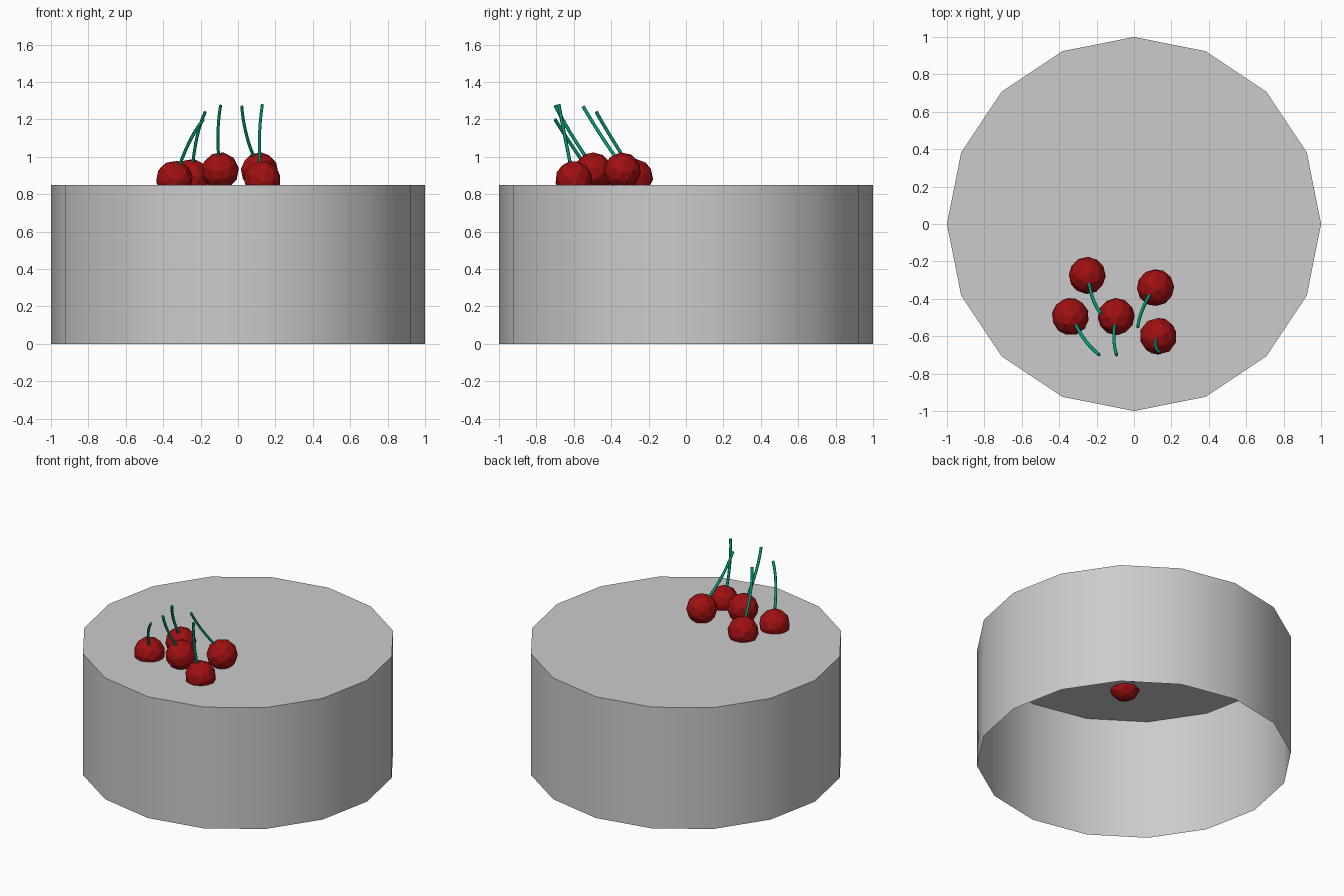
import bpy, bmesh, math
from mathutils import Vector

cube = bpy.data.objects.get("Cube")
if cube:
    bpy.data.objects.remove(cube, do_unlink=True)


def material(name, rgb):
    m = bpy.data.materials.new(name)
    m.use_nodes = True
    m.diffuse_color = (*rgb, 1)
    m.node_tree.nodes["Principled BSDF"].inputs["Base Color"].default_value = (*rgb, 1)
    return m


grey = material("light grey", (0.6, 0.6, 0.6))
red = material("cherry red", (0.35, 0.005, 0.006))
green = material("stem green", (0.0, 0.35, 0.2))


def add_object(name, bm, mat):
    mesh = bpy.data.meshes.new(name)
    bm.to_mesh(mesh)
    bm.free()
    mesh.materials.append(mat)
    obj = bpy.data.objects.new(name, mesh)
    bpy.context.collection.objects.link(obj)
    return obj


# Drum: open underneath, single-walled, smooth sides and a flat lid
HEIGHT = 0.85
bm = bmesh.new()
rim = [bm.verts.new((math.cos(i * math.tau / 16), math.sin(i * math.tau / 16), HEIGHT))
       for i in range(16)]
lid = bm.faces.new(rim)
foot = [bm.verts.new((v.co.x, v.co.y, 0)) for v in rim]
for i in range(16):
    j = (i + 1) % 16
    wall = bm.faces.new((foot[i], foot[j], rim[j], rim[i]))
    wall.smooth = True
for edge in lid.edges:
    edge.smooth = False
add_object("drum", bm, grey)


def cherry(index, centre, base, middle, tip):
    centre, base, middle, tip = map(Vector, (centre, base, middle, tip))
    # Fruit: faceted ball tilted along its stem
    bm = bmesh.new()
    bmesh.ops.create_icosphere(bm, subdivisions=2, radius=0.1)
    turn = (base - centre).to_track_quat('Z', 'Y').to_matrix()
    bmesh.ops.rotate(bm, verts=bm.verts, matrix=turn)
    bmesh.ops.translate(bm, verts=bm.verts, vec=centre)
    add_object(f"cherry_{index}", bm, red)

    # Stem: slender tube on a bent path that starts inside the fruit
    start = base.lerp(centre, 0.2)
    control = 2 * middle - (start + tip) / 2
    path = [start.lerp(control, t / 6).lerp(control.lerp(tip, t / 6), t / 6)
            for t in range(7)]
    bm = bmesh.new()
    rings = []
    for k, p in enumerate(path):
        along = path[min(k + 1, 6)] - path[max(k - 1, 0)]
        side = along.cross(Vector((1, 0, 0))).normalized()
        other = along.cross(side).normalized()
        rings.append([bm.verts.new(p + 0.009 * (math.cos(a * math.tau / 6) * side
                                                + math.sin(a * math.tau / 6) * other))
                      for a in range(6)])
    for low, high in zip(rings, rings[1:]):
        for a in range(6):
            b = (a + 1) % 6
            bm.faces.new((low[a], low[b], high[b], high[a])).smooth = True
    for cap in (rings[0], rings[-1]):
        bm.faces.new(cap)
    bmesh.ops.recalc_face_normals(bm, faces=bm.faces)
    add_object(f"stem_{index}", bm, green)


# Each cherry: fruit centre, then stem base, middle and tip
cherries = [
    ((-0.25, -0.275, 0.89), (-0.24, -0.32, 0.98), (-0.216, -0.41, 1.12), (-0.175, -0.48, 1.24)),
    ((0.115, -0.34, 0.925), (0.08, -0.38, 1.01), (0.042, -0.465, 1.13), (0.02, -0.55, 1.27)),
    ((-0.34, -0.495, 0.88), (-0.31, -0.54, 0.96), (-0.255, -0.63, 1.09), (-0.185, -0.70, 1.20)),
    ((-0.095, -0.495, 0.925), (-0.105, -0.54, 1.01), (-0.107, -0.625, 1.14), (-0.093, -0.70, 1.275)),
    ((0.13, -0.60, 0.88), (0.115, -0.62, 0.97), (0.115, -0.65, 1.12), (0.13, -0.68, 1.28)),
]
for i, points in enumerate(cherries, 1):
    cherry(i, *points)
